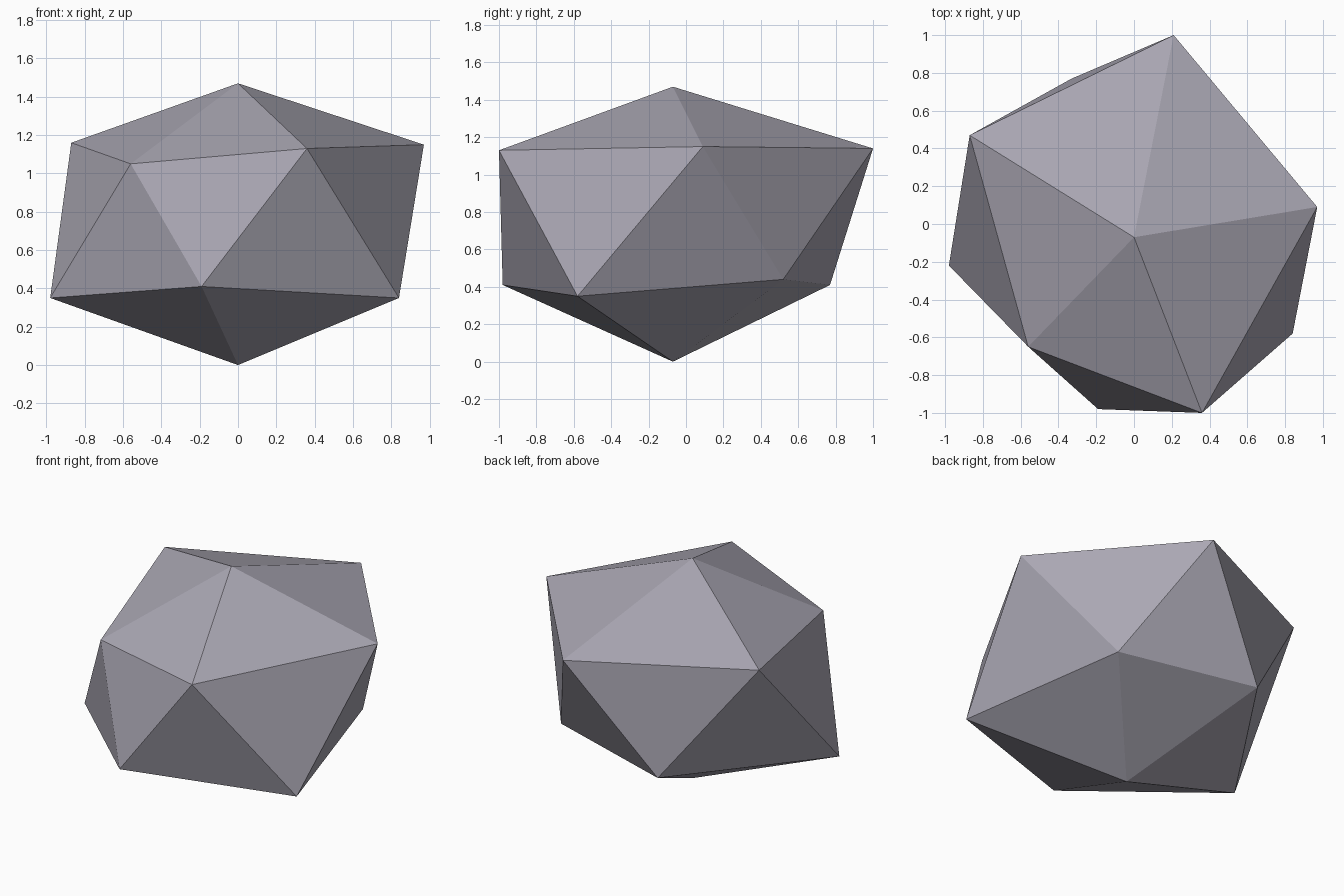
import bpy
import bmesh

cube = bpy.data.objects.get("Cube")
if cube:
    bpy.data.objects.remove(cube, do_unlink=True)

# Stone colour
stone = bpy.data.materials.new("grey_stone")
stone.use_nodes = True
colour = (0.40, 0.385, 0.45, 1)
stone.diffuse_color = colour
stone.node_tree.nodes["Principled BSDF"].inputs["Base Color"].default_value = colour

# Poles and two uneven rings of five corners, each ring counter-clockwise
bm = bmesh.new()
top = bm.verts.new((0, -0.07, 1.47))
bottom = bm.verts.new((0, -0.07, 0))
upper = [bm.verts.new(p) for p in (
    (-0.87, 0.47, 1.16), (-0.56, -0.65, 1.05), (0.36, -1.0, 1.13),
    (0.97, 0.09, 1.15), (0.21, 1.0, 1.14))]
lower = [bm.verts.new(p) for p in (
    (-0.98, -0.22, 0.35), (-0.19, -0.98, 0.41), (0.84, -0.58, 0.35),
    (0.56, 0.52, 0.44), (-0.33, 0.77, 0.41))]

# Cap, band and base triangles
for i in range(5):
    j = (i + 1) % 5
    bm.faces.new((top, upper[i], upper[j]))
    bm.faces.new((upper[i], lower[i], upper[j]))
    bm.faces.new((upper[j], lower[i], lower[j]))
    bm.faces.new((bottom, lower[j], lower[i]))
bmesh.ops.recalc_face_normals(bm, faces=bm.faces)

mesh = bpy.data.meshes.new("rock")
bm.to_mesh(mesh)
bm.free()
mesh.materials.append(stone)
bpy.context.collection.objects.link(bpy.data.objects.new("rock", mesh))
